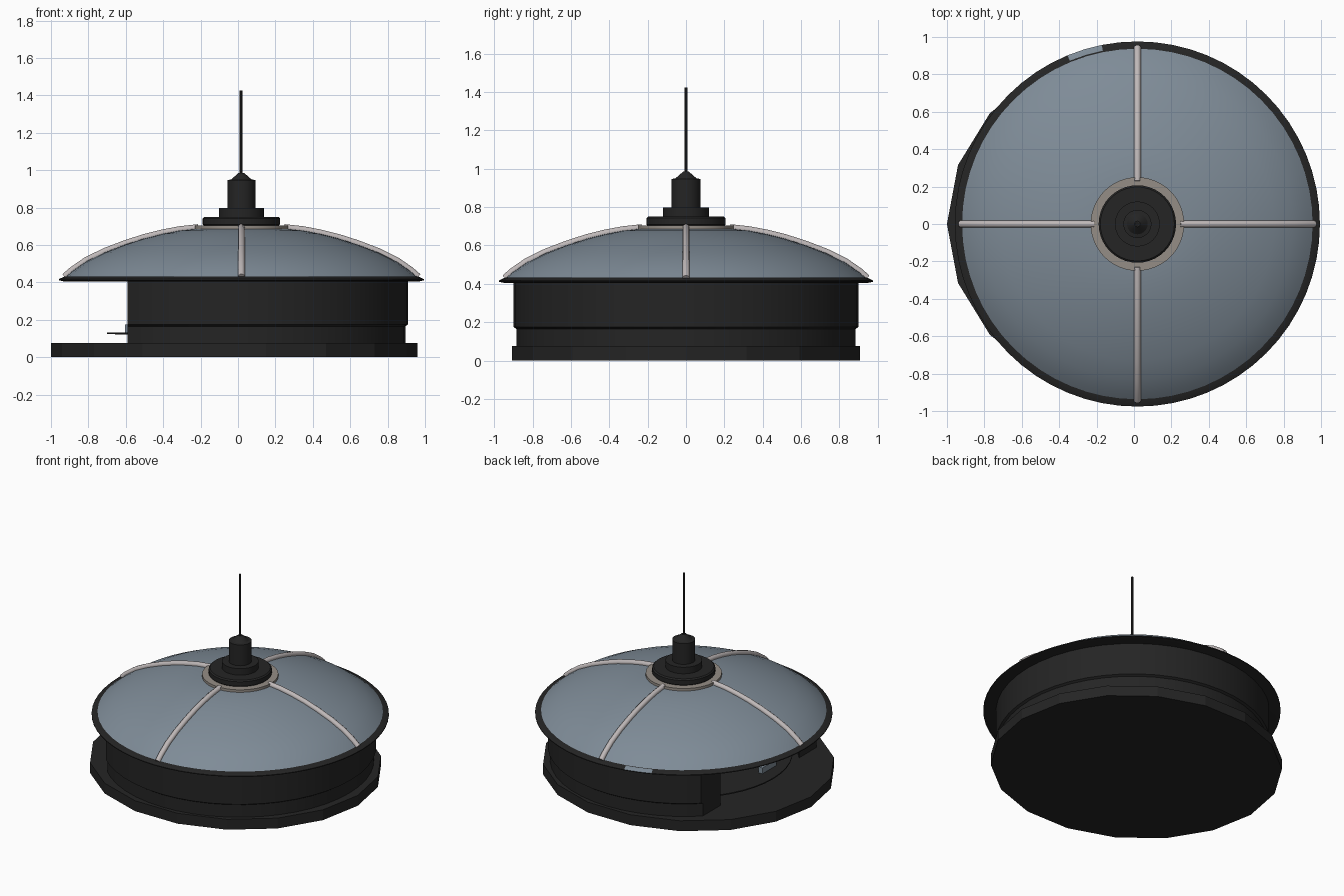
import bpy, bmesh, math
from mathutils import Vector

if "Cube" in bpy.data.objects:
    bpy.data.objects.remove(bpy.data.objects["Cube"], do_unlink=True)


def material(name, rgb):
    m = bpy.data.materials.new(name)
    m.use_nodes = True
    m.diffuse_color = (*rgb, 1)
    m.node_tree.nodes["Principled BSDF"].inputs["Base Color"].default_value = (*rgb, 1)
    return m


BLACK = material("charcoal black", (0.018, 0.018, 0.018))
BLUE = material("slate blue", (0.21, 0.26, 0.31))
PALE = material("pale grey", (0.52, 0.48, 0.48))
STONE = material("warm stone", (0.30, 0.27, 0.24))


def finish(name, bm, mat, smooth=True):
    bmesh.ops.recalc_face_normals(bm, faces=bm.faces)
    me = bpy.data.meshes.new(name)
    bm.to_mesh(me)
    bm.free()
    me.materials.append(mat)
    ob = bpy.data.objects.new(name, me)
    bpy.context.collection.objects.link(ob)
    if smooth:
        bpy.ops.object.select_all(action="DESELECT")
        ob.select_set(True)
        bpy.context.view_layer.objects.active = ob
        bpy.ops.object.shade_smooth_by_angle(angle=math.radians(30))
    return ob


def lathe(profile, segments=64, cx=0.0, closed=False, sy=1.0):
    """Spin an (r, z) profile about a vertical axis at x = cx."""
    bm = bmesh.new()
    pts = [bm.verts.new((r, 0, z)) for r, z in profile]
    edges = [bm.edges.new(p) for p in zip(pts, pts[1:])]
    if closed:
        edges.append(bm.edges.new((pts[-1], pts[0])))
    bmesh.ops.spin(bm, geom=pts + edges, cent=(0, 0, 0), axis=(0, 0, 1),
                   angle=math.tau, steps=segments, use_duplicate=False)
    bmesh.ops.remove_doubles(bm, verts=bm.verts, dist=1e-4)
    for v in bm.verts:
        v.co.x += cx
        v.co.y *= sy
    return bm


# Broad faceted foot plate, slightly oval
finish("base_plate", lathe([(0, 0), (0.98, 0), (0.98, 0.075), (0, 0.075)],
                           18, cx=-0.02, sy=0.94), BLACK, smooth=False)

# Thick stepped drum wall, open on one side
drum = lathe([(0.885, 0.07), (0.885, 0.165), (0.9, 0.175), (0.9, 0.41),
              (0.75, 0.41), (0.75, 0.07)], 48, cx=0.01, closed=True)
cut = bmesh.ops.bisect_plane(drum, geom=drum.verts[:] + drum.edges[:] + drum.faces[:],
                             plane_co=(-0.59, 0, 0), plane_no=(-1, 0, 0), clear_outer=True)
bmesh.ops.edgeloop_fill(drum, edges=[e for e in cut["geom_cut"]
                                     if isinstance(e, bmesh.types.BMEdge)])
finish("drum_wall", drum, BLACK)

# Shallow dish inside the drum
finish("inner_dish", lathe([(0, 0.075), (0.45, 0.08), (0.58, 0.12), (0.7, 0.124),
                            (0.7, 0.132), (0, 0.132)], 48), BLACK)
bm = bmesh.new()
bmesh.ops.create_cube(bm, size=1)
for v in bm.verts:
    v.co = Vector((v.co.x * 0.03 - 0.59, v.co.y * 0.16 - 0.09, v.co.z * 0.045 + 0.152))
finish("inner_light", bm, BLUE, smooth=False)

# Roof rim, with a short worn stretch at the back
CX = 0.018
rim = finish("roof_rim", lathe([(0, 0.405), (0.95, 0.405), (0.976, 0.411), (0.976, 0.417),
                                (0.945, 0.432), (0, 0.432)], 64, cx=CX), BLACK)
rim.data.materials.append(BLUE)
for f in rim.data.polygons:
    angle = math.degrees(math.atan2(f.center.y, f.center.x - CX))
    outer = math.hypot(f.center.x - CX, f.center.y) > 0.9
    if outer and f.normal.z > 0.2 and 103 < angle < 111:
        f.material_index = 1

# Domed roof
ARC = [(0.945, 0.425), (0.905, 0.46), (0.83, 0.512), (0.73, 0.561), (0.62, 0.603),
       (0.52, 0.635), (0.42, 0.66), (0.33, 0.677), (0.23, 0.688)]
finish("dome_roof", lathe(ARC + [(0, 0.692)], 64, cx=CX), BLUE)

# Four ribs following the dome
for i, side in enumerate(("left", "back", "right", "front")):
    curve = bpy.data.curves.new("rib_path", "CURVE")
    curve.dimensions = "3D"
    curve.bevel_depth = 0.019
    curve.bevel_resolution = 3
    curve.use_fill_caps = True
    spline = curve.splines.new("POLY")
    spline.points.add(len(ARC) - 1)
    a = i * math.pi / 2
    for p, (r, z) in zip(spline.points, ARC):
        p.co = (CX + r * math.cos(a), r * math.sin(a), z + 0.005, 1)
    rib = bpy.data.objects.new("roof_rib_" + side, curve)
    bpy.context.collection.objects.link(rib)
    curve.materials.append(PALE)
    spline.use_smooth = True

# Collar, stepped cap and mast
finish("stone_collar", lathe([(0, 0.68), (0.25, 0.68), (0.25, 0.704), (0, 0.704)],
                             48, cx=CX), STONE)
finish("stepped_cap", lathe([(0, 0.70), (0.197, 0.70), (0.207, 0.71), (0.207, 0.742),
                             (0.198, 0.75), (0.12, 0.75), (0.12, 0.797), (0.075, 0.797),
                             (0.075, 0.947), (0.055, 0.95), (0.015, 0.985), (0, 0.985)],
                            40, cx=CX), BLACK)
finish("mast", lathe([(0, 0.97), (0.008, 0.97), (0.008, 1.425), (0, 1.425)],
                     10, cx=CX - 0.002), BLACK)
